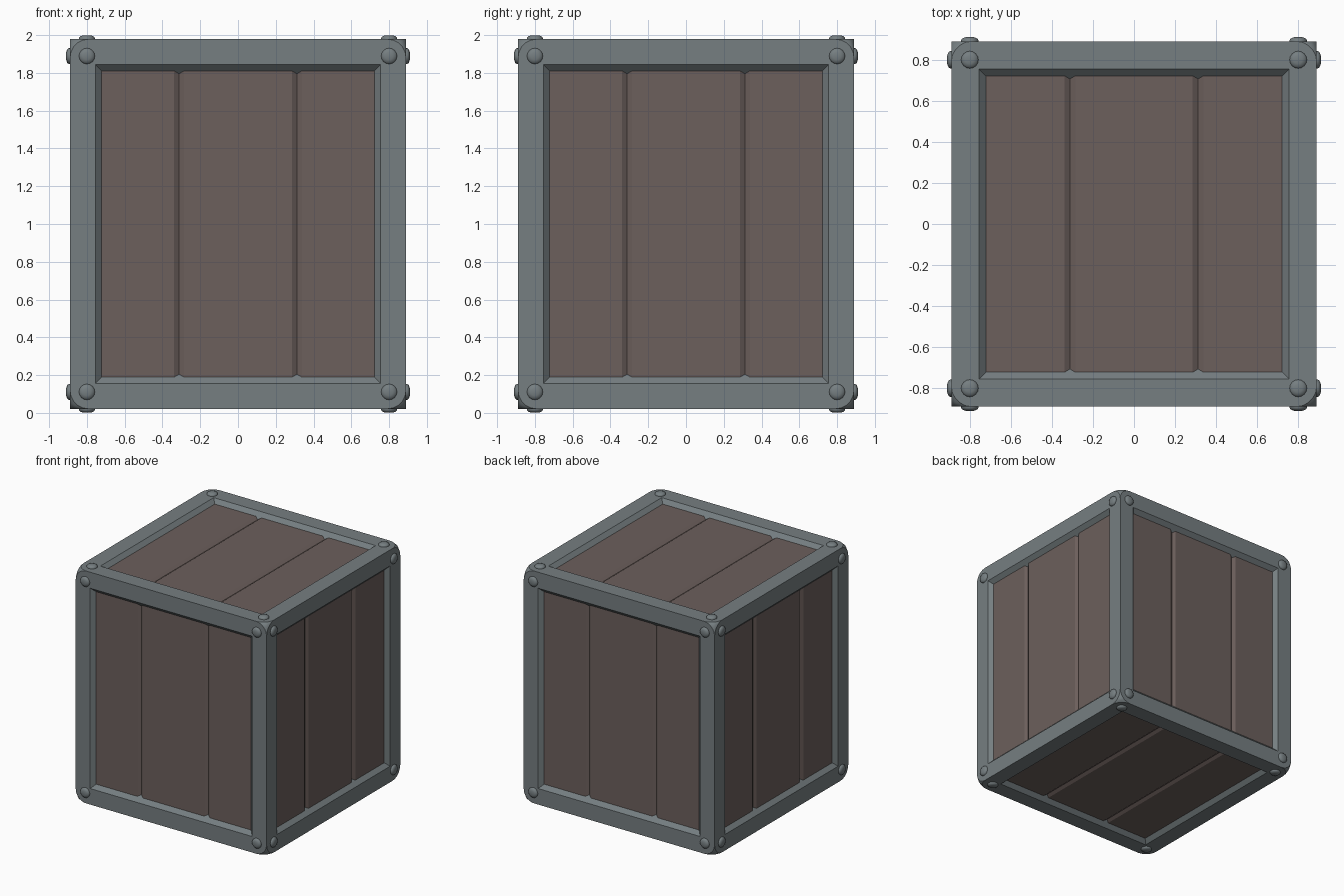
import bpy, bmesh
from math import cos, sin, tau
from mathutils import Vector

if "Cube" in bpy.data.objects:
    bpy.data.objects.remove(bpy.data.objects["Cube"])

W, H = 0.89, 0.979          # half width / half height of the frame
CENTRE = Vector((0, 0, 1))
X, Y, Z = Vector((1, 0, 0)), Vector((0, 1, 0)), Vector((0, 0, 1))
# each side: in-plane axes u, v, outward normal, half extents along u, v, n
SIDES = [(u, v, n * s, a, b, c)
         for u, v, n, a, b, c in ((X, Z, Y, W, H, W), (Y, Z, X, W, H, W), (X, Y, Z, W, W, H))
         for s in (-1, 1)]


def material(name, rgb):
    m = bpy.data.materials.new(name)
    m.diffuse_color = (*rgb, 1)
    m.use_nodes = True
    m.node_tree.nodes["Principled BSDF"].inputs["Base Color"].default_value = m.diffuse_color
    return m


def finish(bm, name, mat=None, recalc=True):
    if recalc:
        bmesh.ops.recalc_face_normals(bm, faces=bm.faces[:])
    me = bpy.data.meshes.new(name)
    bm.to_mesh(me)
    bm.free()
    ob = bpy.data.objects.new(name, me)
    bpy.context.collection.objects.link(ob)
    if mat:
        me.materials.append(mat)
    return ob


def place(side, p, q, d):
    u, v, n, a, b, c = side
    return CENTRE + u * p + v * q + n * (c + d)


def smooth(ob, angle):
    bpy.ops.object.select_all(action='DESELECT')
    ob.select_set(True)
    bpy.context.view_layer.objects.active = ob
    bpy.ops.object.shade_smooth_by_angle(angle=angle)


metal = material("metal", (0.18, 0.21, 0.22))
wood = material("wood", (0.15, 0.115, 0.107))

# frame: block with rounded corners only
bm = bmesh.new()
bmesh.ops.create_cube(bm, size=2)
for v in bm.verts:
    v.co = Vector((v.co.x * W, v.co.y * W, v.co.z * H)) + CENTRE
bmesh.ops.bevel(bm, geom=bm.verts[:], offset=0.1, offset_type='OFFSET', segments=5,
                profile=0.5, affect='VERTICES')
frame = finish(bm, "frame", metal)

# sloped recesses cut into all six sides
BORDER, DEPTH = 0.135, 0.033
bm = bmesh.new()
for side in SIDES:
    a, b = side[3] - BORDER, side[4] - BORDER
    rings = []
    for d in (0.02, -0.055):
        rings.append([bm.verts.new(place(side, p * (a + d), q * (b + d), d))
                      for p, q in ((-1, -1), (1, -1), (1, 1), (-1, 1))])
    lo, hi = rings
    bm.faces.new(lo)
    bm.faces.new(hi)
    for i in range(4):
        j = (i + 1) % 4
        bm.faces.new((lo[i], lo[j], hi[j], hi[i]))
cutter = finish(bm, "recess_cutter", metal)
cutter.hide_render = True
cutter.hide_viewport = True
mod = frame.modifiers.new("recesses", 'BOOLEAN')
mod.operation = 'DIFFERENCE'
mod.solver = 'EXACT'
mod.object = cutter
smooth(frame, 0.5)

# plank panels with two V grooves each
names = ("front", "back", "left", "right", "bottom", "top")
for name, side in zip(names, SIDES):
    a, b = side[3] - BORDER - 0.03, side[4] - BORDER - 0.03
    profile = [(-a, 0)]
    for g in (-0.312, 0.312):
        profile += [(g - 0.026, 0), (g, -0.016), (g + 0.026, 0)]
    profile.append((a, 0))
    bm = bmesh.new()
    rows = [[bm.verts.new(place(side, p, q, d - DEPTH)) for p, d in profile] for q in (-b, b)]
    for i in range(len(profile) - 1):
        f = bm.faces.new((rows[0][i], rows[0][i + 1], rows[1][i + 1], rows[1][i]))
        f.normal_update()
        if f.normal.dot(side[2]) < 0:
            f.normal_flip()
    finish(bm, name + "_planks", wood, recalc=False)

# domed rivets at the corners of every side
RINGS = ((0.042, -0.01), (0.042, 0.006), (0.036, 0.014), (0.02, 0.02))
N = 16
bm = bmesh.new()
for side in SIDES:
    for p in (-1, 1):
        for q in (-1, 1):
            cp, cq = p * (side[3] - 0.09), q * (side[4] - 0.09)
            rings = [[bm.verts.new(place(side, cp + r * cos(tau * k / N), cq + r * sin(tau * k / N), d))
                      for k in range(N)] for r, d in RINGS]
            for lo, hi in zip(rings, rings[1:]):
                for k in range(N):
                    j = (k + 1) % N
                    bm.faces.new((lo[k], lo[j], hi[j], hi[k]))
            bm.faces.new(rings[0])
            bm.faces.new(rings[-1])
rivets = finish(bm, "rivets", metal)
smooth(rivets, 0.9)
